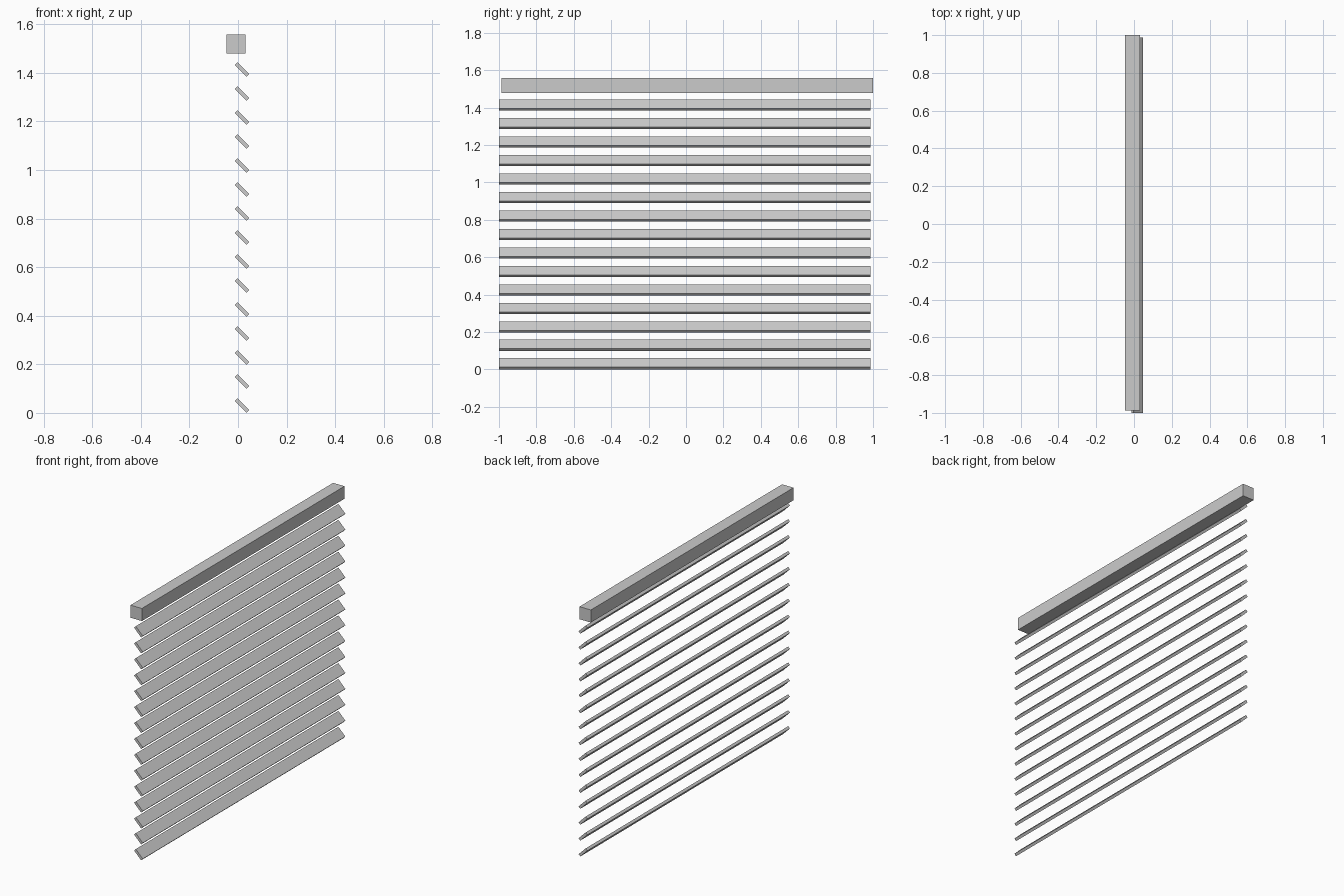
import bpy
from math import radians

if "Cube" in bpy.data.objects:
    bpy.data.objects.remove(bpy.data.objects["Cube"])


def box(name, center, size, tilt=0.0):
    bpy.ops.mesh.primitive_cube_add(size=1, location=center, rotation=(0, tilt, 0))
    ob = bpy.context.object
    ob.name = name
    ob.scale = size
    return ob


# Head rail across the top
box("head_rail", (-0.008, 0.0065, 1.518), (0.078, 1.987, 0.078))

# Fifteen tilted slats, sloping down towards +x
SLATS, PITCH = 15, 0.0988
for i in range(SLATS):
    box(f"slat_{i + 1:02d}", (0.0165, -0.0065, 0.03 + i * PITCH),
        (0.068, 1.987, 0.0165), radians(45))
